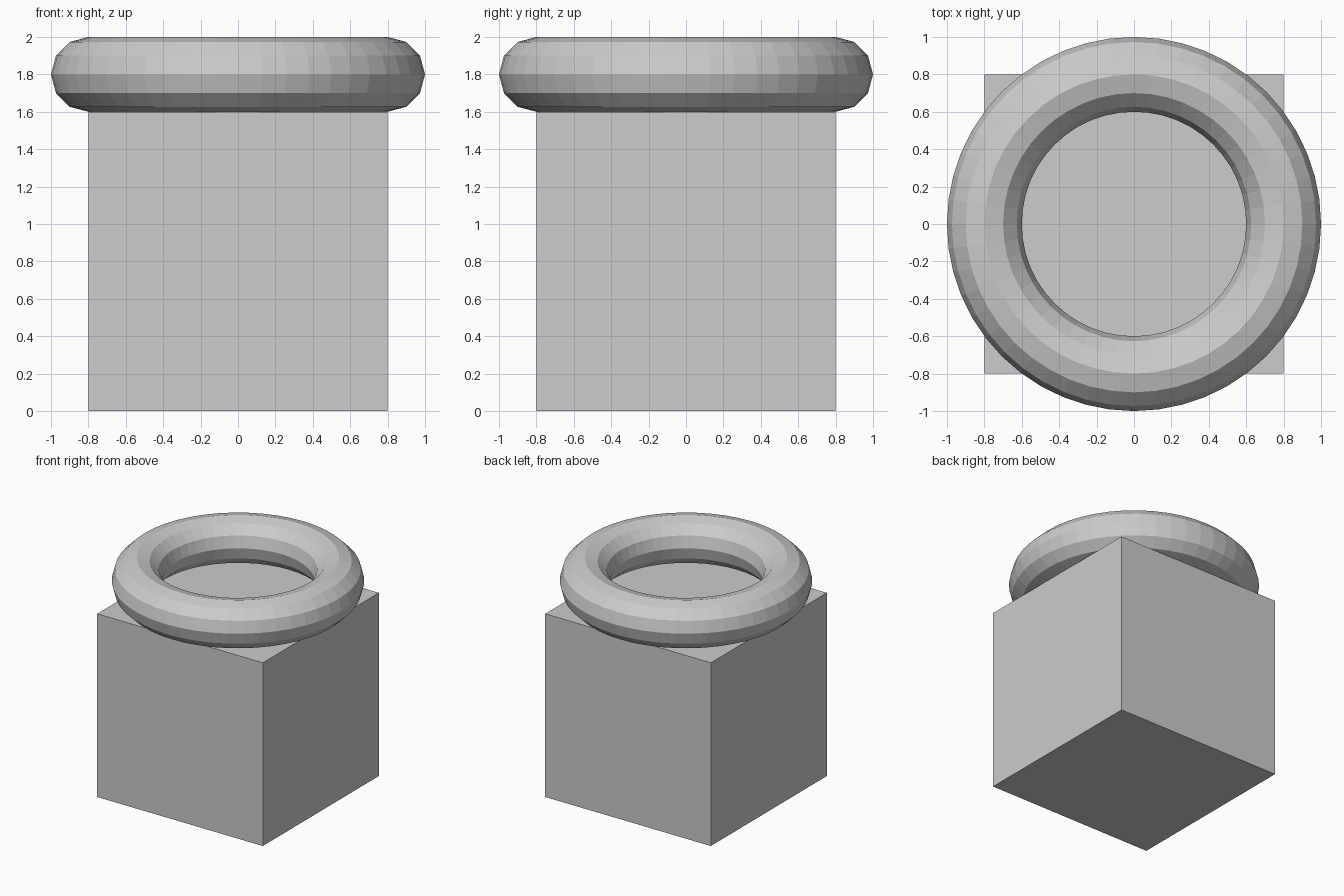
import bpy

if "Cube" in bpy.data.objects:
    bpy.data.objects.remove(bpy.data.objects["Cube"])

grey = bpy.data.materials.new("light grey")
grey.diffuse_color = (0.604, 0.604, 0.604, 1.0)
grey.use_nodes = True
grey.node_tree.nodes["Principled BSDF"].inputs["Base Color"].default_value = grey.diffuse_color


def finish(name):
    obj = bpy.context.object
    obj.name = name
    obj.data.materials.append(grey)
    bpy.ops.object.shade_flat()


# Cube base standing on the ground
bpy.ops.mesh.primitive_cube_add(size=1.6, location=(0, 0, 0.8))
finish("base_block")

# Faceted ring resting on top of the block
bpy.ops.mesh.primitive_torus_add(
    major_radius=0.8, minor_radius=0.2,
    major_segments=48, minor_segments=12,
    location=(0, 0, 1.8))
finish("top_ring")
